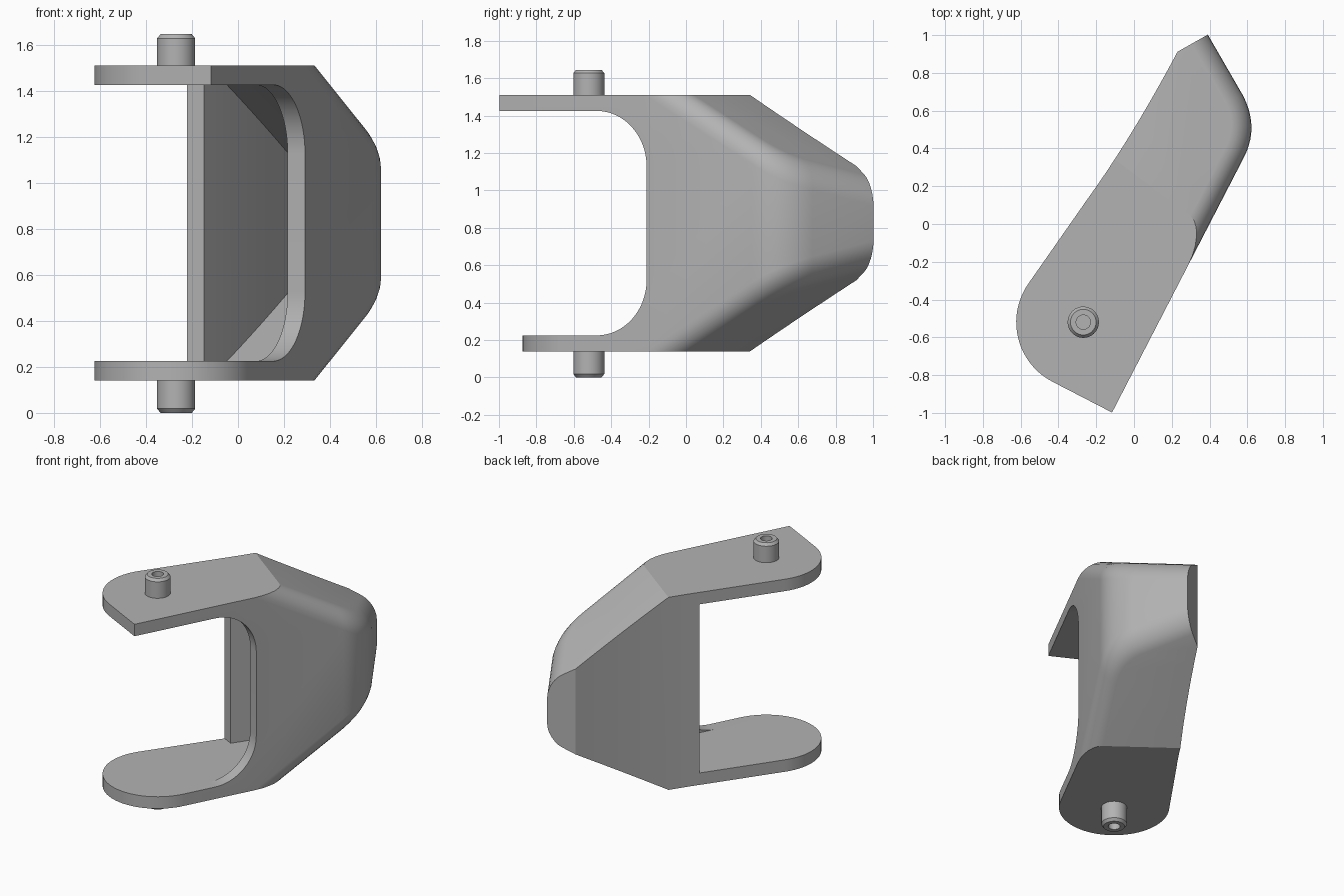
import bpy, bmesh
from math import radians, cos, sin, atan2
from mathutils import Vector, Matrix

cube = bpy.data.objects.get("Cube")
if cube:
    bpy.data.objects.remove(cube)

TURN = Matrix.Rotation(atan2(0.89, 0.46), 4, 'Z')   # bracket runs diagonally
BOTTOM, TOP, WALL = 0.14, 1.51, 0.085
MID = (BOTTOM + TOP) / 2
PIVOT, RADIUS = -0.585, 0.355

grey = bpy.data.materials.new("grey_metal")
grey.use_nodes = True
grey.diffuse_color = (0.45, 0.45, 0.45, 1)
grey.node_tree.nodes["Principled BSDF"].inputs["Base Color"].default_value = grey.diffuse_color


def curve(a, c, b, n=10):
    """Points of a quadratic curve from a to b pulled towards c."""
    a, b, c = Vector(a), Vector(b), Vector(c)
    return [a * (1 - t) ** 2 + c * 2 * t * (1 - t) + b * t * t
            for t in (i / n for i in range(n + 1))]


def arc(cx, cy, r, start, end, n=20):
    angles = [radians(start + (end - start) * i / n) for i in range(n + 1)]
    return [(cx + r * cos(a), cy + r * sin(a)) for a in angles]


def prism(points, low, high):
    bm = bmesh.new()
    face = bm.faces.new([bm.verts.new((p[0], p[1], low)) for p in points])
    new = bmesh.ops.extrude_face_region(bm, geom=[face])["geom"]
    for v in new:
        if isinstance(v, bmesh.types.BMVert):
            v.co.z = high
    return bm


def finish(bm, name):
    bmesh.ops.recalc_face_normals(bm, faces=bm.faces)
    bm.transform(TURN)
    mesh = bpy.data.meshes.new(name)
    bm.to_mesh(mesh)
    bm.free()
    mesh.materials.append(grey)
    ob = bpy.data.objects.new(name, mesh)
    bpy.context.collection.objects.link(ob)
    return ob


def slope_ends(bm, drop, fillet):
    """Slice the rear above and below, then round the slopes into the outer wall."""
    for side in (1, -1):
        point = Vector((0.257, 0.245, MID + side * (TOP - MID - drop)))
        normal = Vector((0.573, -0.096, side))
        cut = bmesh.ops.bisect_plane(bm, geom=bm.verts[:] + bm.edges[:] + bm.faces[:],
                                     plane_co=point, plane_no=normal, clear_outer=True)
        rim = [e for e in cut["geom_cut"] if isinstance(e, bmesh.types.BMEdge)]
        bmesh.ops.edgeloop_fill(bm, edges=rim)
    bmesh.ops.recalc_face_normals(bm, faces=bm.faces)
    bm.normal_update()
    chosen = []
    for e in bm.edges:
        if len(e.link_faces) == 2:
            wall, slope = sorted(e.link_faces, key=lambda f: abs(f.normal.z))
            if (abs(wall.normal.z) < 0.1 and wall.normal.y < -0.05
                    and 0.5 < abs(slope.normal.z) < 0.97):
                chosen.append(e)
    bmesh.ops.bevel(bm, geom=chosen, offset=fillet, offset_type='OFFSET', segments=6,
                    profile=0.5, affect='EDGES', clamp_overlap=False)


def select_only(ob):
    bpy.ops.object.select_all(action='DESELECT')
    ob.select_set(True)
    bpy.context.view_layer.objects.active = ob


def carve(ob, cutter):
    cutter.hide_render = True
    mod = ob.modifiers.new("carve", 'BOOLEAN')
    mod.operation, mod.solver, mod.object = 'DIFFERENCE', 'EXACT', cutter
    select_only(ob)
    bpy.ops.object.modifier_apply(modifier=mod.name)
    bpy.data.objects.remove(cutter)


# Outer body: plan outline, with sloped rear
outline = ([(PIVOT - RADIUS, -RADIUS)]
           + curve((0.58, -RADIUS), (0.76, -RADIUS), (0.87, -0.2))
           + [(1.07, 0.113)]
           + curve((0.916, 0.214), (0.4, 0.22), (0.0, 0.28))
           + arc(PIVOT, 0, RADIUS, 82, 180))
bm = prism(outline, BOTTOM, TOP)
slope_ends(bm, 0, 0.11)
body = finish(bm, "bracket_body")

# Hollow between the arms and inside the rear
hollow = ([(-2, -0.27)]
          + curve((0.56, -0.27), (0.71, -0.27), (0.80, -0.155))
          + [(0.95, 0.09)]
          + curve((0.89, 0.13), (0.40, 0.14), (0.046, 0.19))
          + [(0.046, 1), (-2, 1)])
bm = prism(hollow, BOTTOM + WALL, TOP - WALL)
slope_ends(bm, 0.098, 0.05)
carve(body, finish(bm, "hollow_cutter"))

# Round-cornered opening in the outer wall
edge, r = -0.053, 0.3
low, high = BOTTOM + WALL, TOP - WALL
opening = ([(-2, low)] + arc(edge - r, low + r, r, -90, 0)
           + arc(edge - r, high - r, r, 0, 90) + [(-2, high)])
bm = prism(opening, -0.8, -0.2)
for v in bm.verts:
    v.co = (v.co.x, v.co.z, v.co.y)
carve(body, finish(bm, "opening_cutter"))

# Lower arm has a fully rounded tip
tip = arc(PIVOT, 0, RADIUS, 180, 270) + [(PIVOT, -1), (-2, -1), (-2, 0)]
carve(body, finish(prism(tip, -0.5, 0.5), "tip_cutter"))


# Pivot pins with a small bore in the end
def pin(name, base, end):
    s = 1 if end > base else -1
    profile = [(0.083, base - s * 0.02), (0.083, end - s * 0.018), (0.068, end),
               (0.038, end), (0.038, end - s * 0.05), (0, end - s * 0.05)]
    bm = bmesh.new()
    verts = [bm.verts.new((x, 0, z)) for x, z in profile]
    edges = [bm.edges.new(pair) for pair in zip(verts, verts[1:])]
    bmesh.ops.spin(bm, geom=verts + edges, cent=(0, 0, 0), axis=(0, 0, 1),
                   angle=radians(360), steps=32)
    bmesh.ops.remove_doubles(bm, verts=bm.verts, dist=0.0005)
    bmesh.ops.holes_fill(bm, edges=bm.edges, sides=0)
    bmesh.ops.translate(bm, verts=bm.verts, vec=(PIVOT, 0, 0))
    return finish(bm, name)


parts = [body, pin("upper_pin", TOP, 1.645), pin("lower_pin", BOTTOM, 0)]
for part in parts:
    select_only(part)
    bpy.ops.object.shade_smooth_by_angle(angle=radians(25))
